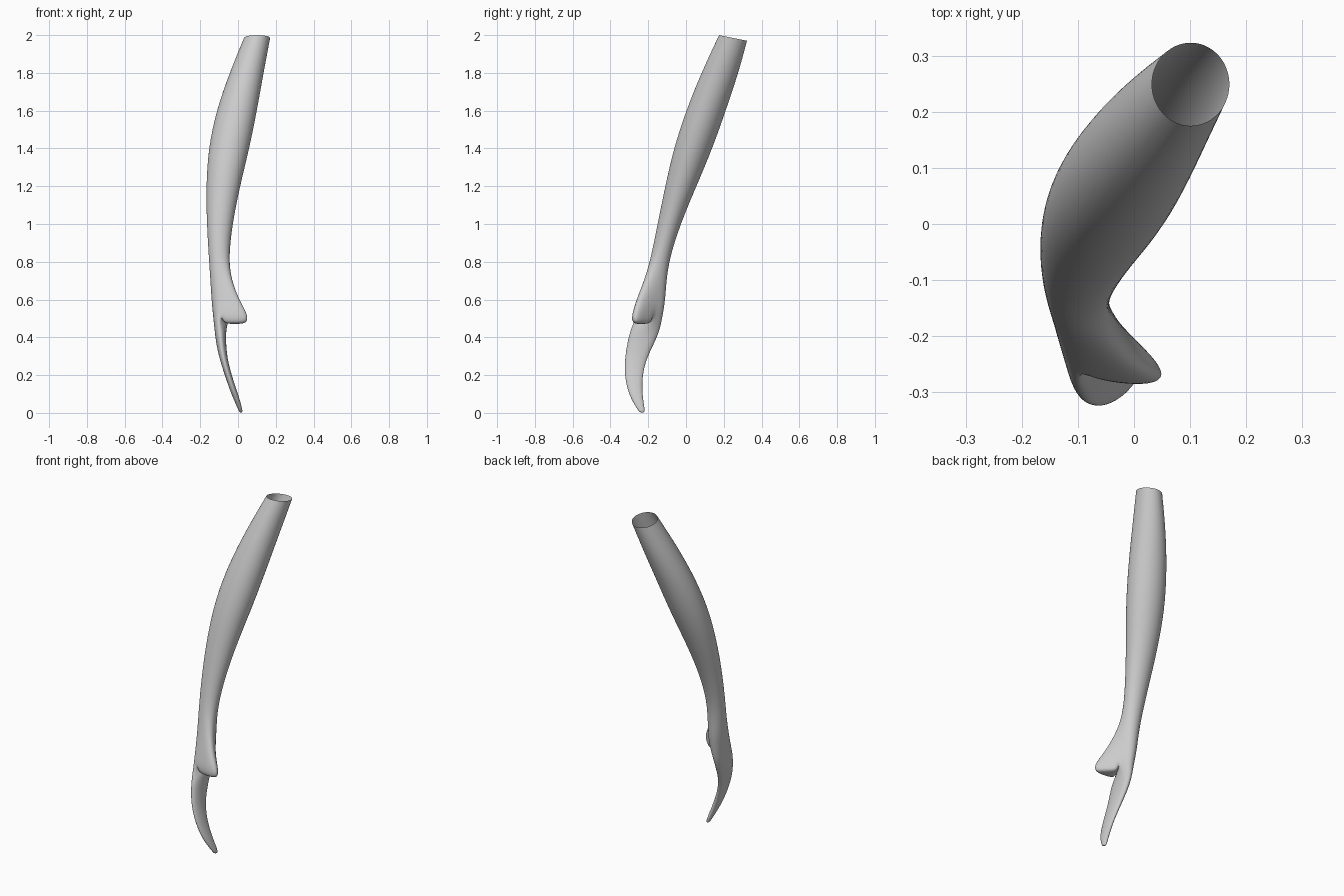
import bpy, bmesh
from math import cos, sin, radians, pi
from mathutils import Vector

if "Cube" in bpy.data.objects:
    bpy.data.objects.remove(bpy.data.objects["Cube"])

N = 16
THUMB_ANGLE = radians(-42)      # ring vertex 0 faces the thumb
SWELL = 1.026                   # makes up for subdivision shrinkage
bm = bmesh.new()


def ring(z, x0, x1, y0, y1, angles, tilt=0.0, dx=0.0, dy=0.0):
    """Oval ring fitted to x/y limits, pulled by (dx, dy) towards the thumb."""
    cx, cy = (x0 + x1) / 2, (y0 + y1) / 2
    a, b = (x1 - x0) / 2 * SWELL, (y1 - y0) / 2 * SWELL
    verts = []
    for p in angles:
        t = THUMB_ANGLE + p
        k = max(0.0, cos(p)) ** 3
        oy = b * sin(t)
        verts.append(bm.verts.new((cx + a * cos(t) + dx * k, cy + oy + dy * k, z + tilt * oy)))
    return verts


def bridge(r1, r2):
    n = len(r1)
    for i in range(n):
        j = (i + 1) % n
        bm.faces.new((r1[i], r1[j], r2[j], r2[i]))


def loft(rings):
    for r1, r2 in zip(rings, rings[1:]):
        bridge(r1, r2)


# Sleeve-like arm, open at the top, widening into the palm and thumb web
full = [2 * pi * i / N for i in range(N)]
arm = [
    (1.985, 0.032, 0.170, 0.175, 0.323, -0.2),
    (1.80, -0.045, 0.135, 0.085, 0.275, -0.1),
    (1.60, -0.115, 0.100, 0.000, 0.210),
    (1.40, -0.157, 0.060, -0.065, 0.140),
    (1.20, -0.169, 0.010, -0.110, 0.055),
    (1.00, -0.165, -0.030, -0.150, -0.030),
    (0.82, -0.154, -0.050, -0.186, -0.087),
    (0.70, -0.146, -0.046, -0.212, -0.104, 0, 0.022, -0.020),
    (0.60, -0.140, -0.045, -0.242, -0.110, 0, 0.065, -0.035),
    (0.525, -0.133, -0.040, -0.270, -0.122, 0, 0.107, -0.030),
]
arm_rings = [ring(*s[:5], full, *s[5:]) for s in arm]
loft(arm_rings)

# Crotch between thumb and fingers
split = arm_rings[-1]
back, front = split[3], split[13]
crotch = []
for f in (0.25, 0.5, 0.75):
    co = front.co.lerp(back.co, f)
    co.z = 0.498
    crotch.append(bm.verts.new(co))

# Thumb stub
thumb = [split[i % N] for i in range(-3, 4)] + crotch[::-1]
centre = sum((v.co for v in thumb), Vector()) / len(thumb)
thumb_rings = [thumb]
for z, s in ((0.485, 0.95), (0.470, 0.62)):
    thumb_rings.append([bm.verts.new((centre.x + (v.co.x - centre.x) * s + 0.006,
                                      centre.y + (v.co.y - centre.y) * s - 0.003, z))
                        for v in thumb])
loft(thumb_rings)
bm.faces.new(thumb_rings[-1])

# Curved mitten fingers
finger_angles = [2 * pi * i / N for i in range(3, 14)] + [radians(d) for d in (326.25, 360, 393.75)]
fingers = [
    (0.44, -0.124, -0.063, -0.297, -0.138),
    (0.37, -0.116, -0.063, -0.312, -0.168),
    (0.29, -0.099, -0.056, -0.325, -0.208),
    (0.20, -0.070, -0.034, -0.327, -0.232),
    (0.10, -0.036, 0.001, -0.306, -0.232),
    (0.03, -0.004, 0.021, -0.265, -0.220),
    (0.0, 0.008, 0.026, -0.246, -0.218),
]
finger_rings = [split[3:14] + crotch] + [ring(*s, finger_angles) for s in fingers]
loft(finger_rings)
bm.faces.new(finger_rings[-1])

bmesh.ops.recalc_face_normals(bm, faces=bm.faces)
mesh = bpy.data.meshes.new("arm_with_mitten_hand")
bm.to_mesh(mesh)
bm.free()
for p in mesh.polygons:
    p.use_smooth = True
obj = bpy.data.objects.new("arm_with_mitten_hand", mesh)
bpy.context.collection.objects.link(obj)
sub = obj.modifiers.new("smooth", 'SUBSURF')
sub.levels = sub.render_levels = 2
